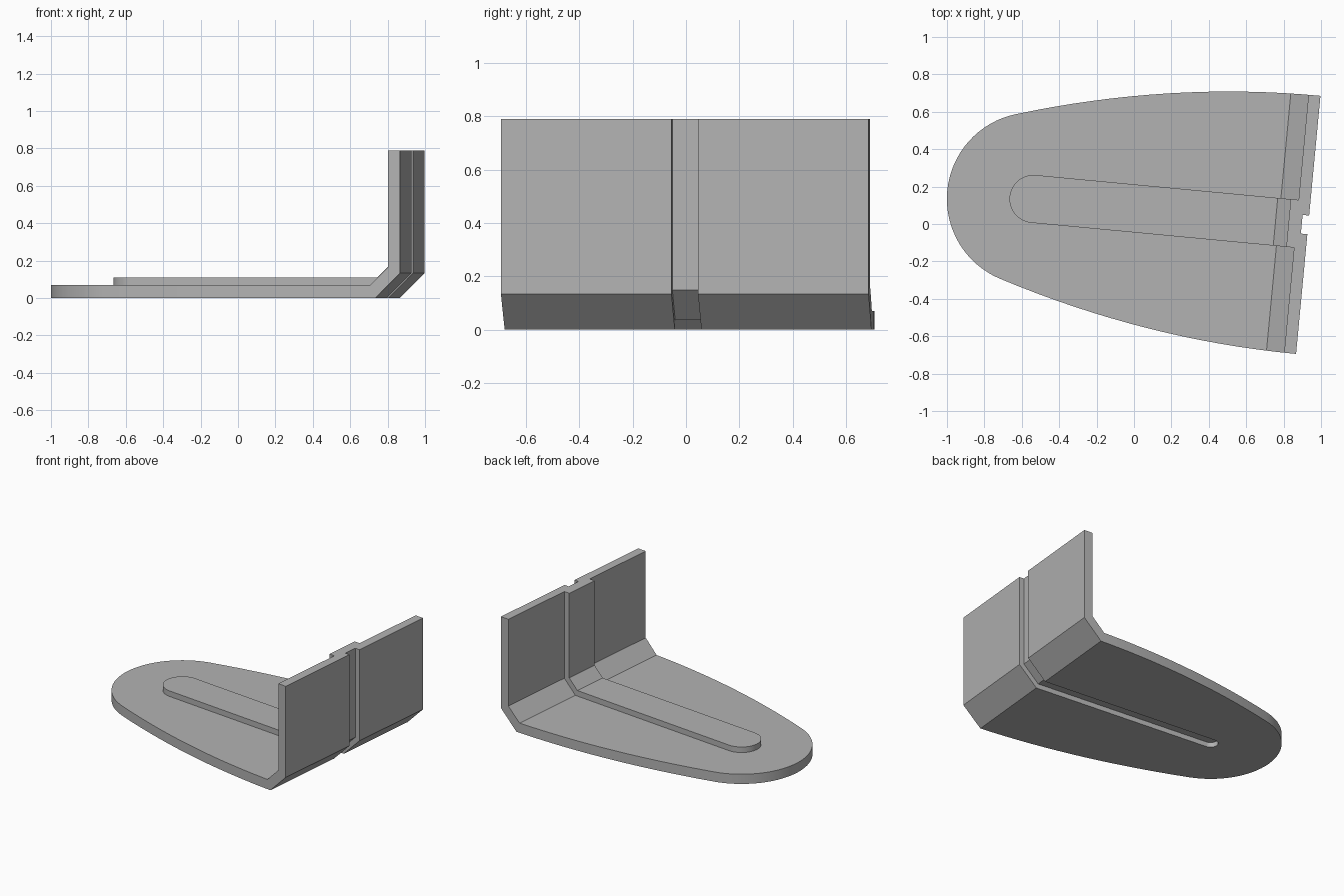
import bpy, bmesh, math
from mathutils import Matrix

cube = bpy.data.objects.get("Cube")
if cube:
    bpy.data.objects.remove(cube, do_unlink=True)

TURN = math.radians(-5.4)   # bracket axis leans off the x axis
SIDE = 0.083                # sideways offset of the axis
END, HALF = 0.928, 0.693    # outer wall position and half width
ROUND = -0.548              # shared centre of all rounded ends
HEIGHT = 0.79

grey = bpy.data.materials.new("plain grey")
grey.use_nodes = True
grey.diffuse_color = (0.45, 0.45, 0.45, 1)
grey.node_tree.nodes["Principled BSDF"].inputs["Base Color"].default_value = (0.45, 0.45, 0.45, 1)


def prism(name, points, vector):
    """Extrude a closed 3D outline along a vector."""
    bm = bmesh.new()
    face = bm.faces.new([bm.verts.new(p) for p in points])
    ext = bmesh.ops.extrude_face_region(bm, geom=[face])
    verts = [g for g in ext["geom"] if isinstance(g, bmesh.types.BMVert)]
    bmesh.ops.translate(bm, verts=verts, vec=vector)
    bmesh.ops.recalc_face_normals(bm, faces=bm.faces)
    mesh = bpy.data.meshes.new(name)
    bm.to_mesh(mesh)
    bm.free()
    mesh.materials.append(grey)
    obj = bpy.data.objects.new(name, mesh)
    bpy.context.collection.objects.link(obj)
    return obj


def bent(name, inner, outer, width):
    """Sheet with an L profile, swept across the width."""
    profile = inner + outer[::-1]
    return prism(name, [(u, -width, z) for u, z in profile], (0, 2 * width, 0))


def plan(name, outline, low, high):
    return prism(name, [(u, v, low) for u, v in outline], (0, 0, high - low))


def slot(radius):
    """Plan outline with straight sides and one rounded end."""
    arc = [math.radians(90 + 180 * i / 24) for i in range(25)]
    return ([(ROUND + radius * math.cos(a), radius * math.sin(a)) for a in arc]
            + [(1.3, -radius), (1.3, radius)])


def combine(target, tool, operation):
    """Apply a boolean and discard the tool."""
    tool.hide_render = True
    mod = target.modifiers.new(operation, "BOOLEAN")
    mod.operation, mod.object, mod.solver = operation, tool, "EXACT"
    deps = bpy.context.evaluated_depsgraph_get()
    mesh = bpy.data.meshes.new_from_object(target.evaluated_get(deps))
    target.modifiers.clear()
    target.data = mesh
    bpy.data.objects.remove(tool, do_unlink=True)


# Bent sheet: floor, sloped bend and upright wall
bracket = bent("bracket",
               [(-1.3, 0.07), (0.769, 0.07), (0.864, 0.165), (0.864, 1.0)],
               [(-1.3, 0), (END - 0.133, 0), (END, 0.133), (END, 1.0)], 0.9)

# Raised rib on the inside, following the bend
rib = bent("rib",
           [(-1.2, 0.11), (0.752, 0.11), (0.822, 0.18), (0.822, 1.1)],
           [(-1.2, 0.05), (0.777, 0.05), (0.884, 0.157), (0.884, 1.1)], 0.5)
combine(rib, plan("rib_outline", slot(0.128), -0.2, 1.3), "INTERSECT")
combine(bracket, rib, "UNION")

# Narrow groove on the outside, under the rib
groove = bent("groove",
              [(-1.2, 0.035), (END - 0.148, 0.035), (END - 0.035, 0.148), (END - 0.035, 1.2)],
              [(-1.2, -0.1), (1.1, -0.1), (1.1, 1.2)], 0.4)
combine(groove, plan("groove_outline", slot(0.05), -0.3, 1.4), "INTERSECT")
combine(bracket, groove, "DIFFERENCE")

# Tongue-shaped outline: round nose, gently bowed sides, square wall end
JOIN, JOIN_HALF = -0.685, 0.442
side = []
for i in range(17):
    t = i / 16
    side.append((JOIN + (END - JOIN) * t, HALF - (HALF - JOIN_HALF) * (1 - t) ** 2))
side.append((1.2, HALF))
radius = math.hypot(JOIN - ROUND, JOIN_HALF)
start = math.atan2(JOIN_HALF, JOIN - ROUND)
sweep = 2 * (math.pi - start)
nose = [(ROUND + radius * math.cos(start + sweep * i / 32),
         radius * math.sin(start + sweep * i / 32)) for i in range(1, 32)]
outline = side[::-1] + nose + [(u, -v) for u, v in side]
combine(bracket, plan("tongue_outline", outline, -0.5, HEIGHT), "INTERSECT")

# Turn into place
bracket.data.transform(Matrix.Rotation(TURN, 4, "Z") @ Matrix.Translation((0, SIDE, 0)))
bpy.context.view_layer.objects.active = bracket
bracket.select_set(True)
bpy.ops.object.shade_smooth_by_angle(angle=math.radians(25))
